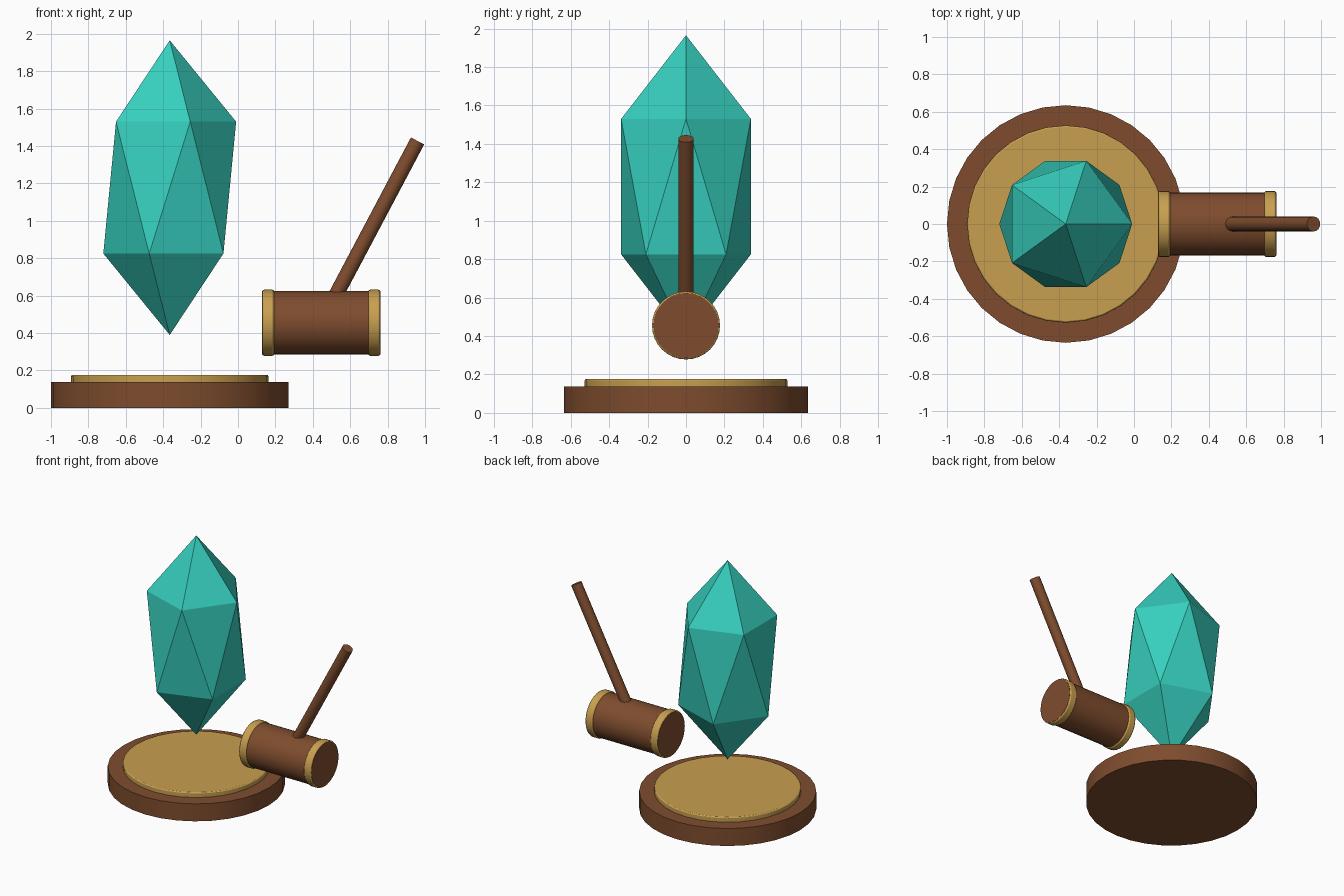
import bpy, bmesh, math
from mathutils import Vector

if "Cube" in bpy.data.objects:
    bpy.data.objects.remove(bpy.data.objects["Cube"])


def material(name, color):
    m = bpy.data.materials.new(name)
    m.diffuse_color = (*color, 1)
    m.use_nodes = True
    m.node_tree.nodes["Principled BSDF"].inputs["Base Color"].default_value = m.diffuse_color
    return m


WOOD = material("wood", (0.21, 0.073, 0.027))
GOLD = material("gold", (0.58, 0.35, 0.08))
TEAL = material("teal", (0.037, 0.62, 0.51))


def rod(name, start, end, radius, mat, sides=32, bevel=0.0):
    """Capped cylinder between two points, with optional rounded rims."""
    a, b = Vector(start), Vector(end)
    bpy.ops.mesh.primitive_cylinder_add(vertices=sides, radius=radius,
                                        depth=(b - a).length, location=(a + b) / 2)
    ob = bpy.context.object
    ob.name = name
    ob.rotation_euler = (b - a).to_track_quat('Z', 'Y').to_euler()
    ob.data.materials.append(mat)
    if bevel:
        mod = ob.modifiers.new("rim", 'BEVEL')
        mod.width = bevel
        mod.segments = 2
        mod.limit_method = 'ANGLE'
        mod.angle_limit = math.radians(40)
    bpy.ops.object.shade_smooth_by_angle(angle=math.radians(35))
    return ob


CX = -0.365  # axis of the base and crystal

# Round stand with inset plate
rod("base", (CX, 0, 0), (CX, 0, 0.138), 0.635, WOOD)
rod("base_plate", (CX, 0, 0.13), (CX, 0, 0.177), 0.527, GOLD, bevel=0.008)

# Floating crystal: a stretched icosahedron, flat shaded
bm = bmesh.new()
top = bm.verts.new((CX, 0, 1.965))
bottom = bm.verts.new((CX, 0, 0.39))


def ring(z, offset):
    r = 0.355
    return [bm.verts.new((CX + r * math.cos(math.radians(72 * i + offset)),
                          r * math.sin(math.radians(72 * i + offset)), z))
            for i in range(5)]


upper, lower = ring(1.53, 0), ring(0.825, 36)
for i in range(5):
    j = (i + 1) % 5
    bm.faces.new((upper[i], upper[j], top))
    bm.faces.new((lower[j], lower[i], bottom))
    bm.faces.new((upper[i], lower[i], upper[j]))
    bm.faces.new((lower[i], lower[j], upper[j]))
bmesh.ops.recalc_face_normals(bm, faces=bm.faces)
mesh = bpy.data.meshes.new("crystal")
bm.to_mesh(mesh)
bm.free()
mesh.materials.append(TEAL)
bpy.context.collection.objects.link(bpy.data.objects.new("crystal", mesh))

# Mallet: head along x, a band at each end, tilted handle
HX, HZ = 0.445, 0.455
rod("mallet_head", (HX - 0.316, 0, HZ), (HX + 0.316, 0, HZ), 0.169, WOOD)
for side, name in ((-1, "left_band"), (1, "right_band")):
    rod(name, (HX + side * 0.252, 0, HZ), (HX + side * 0.315, 0, HZ), 0.177,
        GOLD, bevel=0.01)
rod("mallet_handle", (HX, 0, HZ), (0.96, 0, 1.427), 0.04, WOOD, sides=16)
